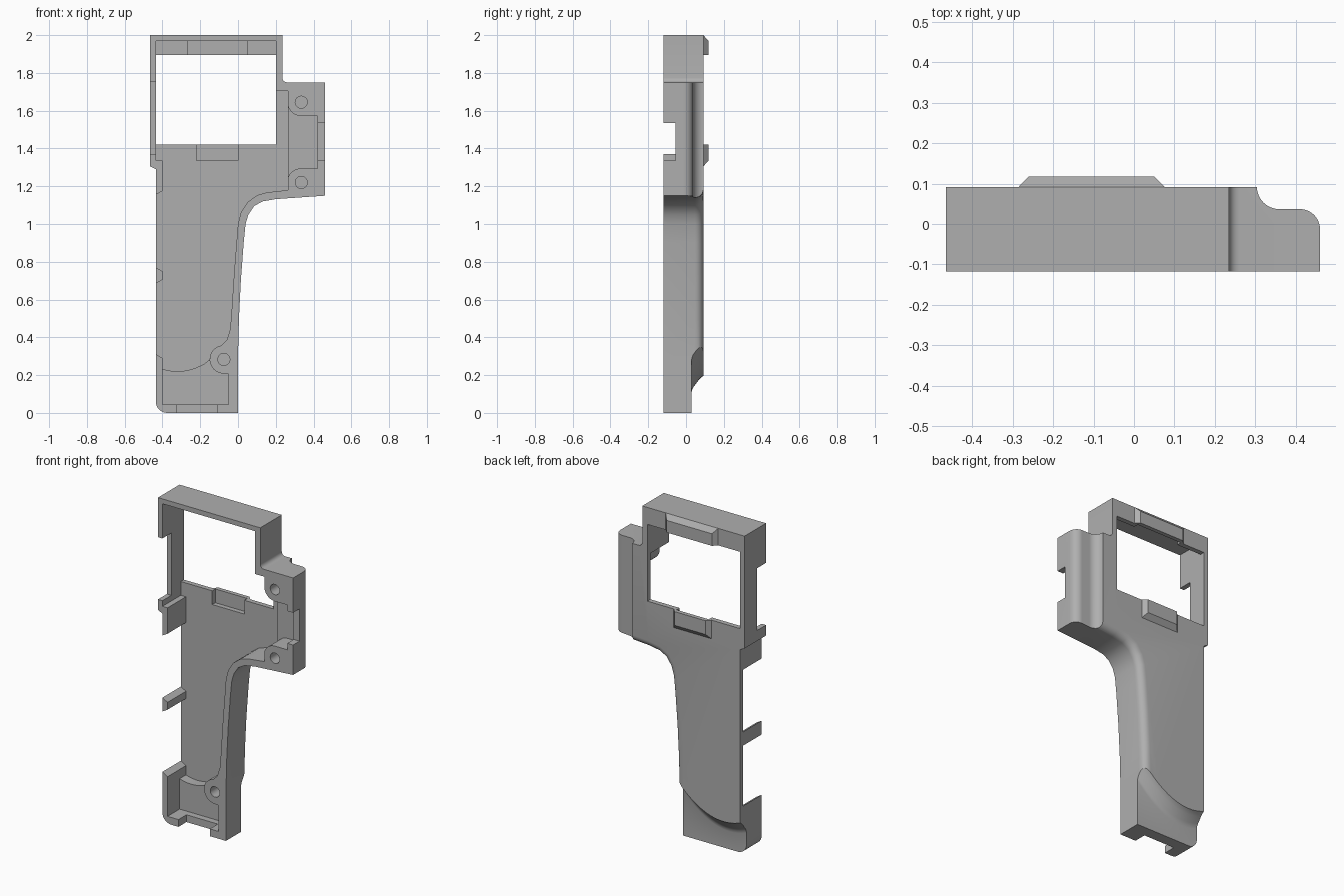
import bpy, bmesh, math

if "Cube" in bpy.data.objects:
    bpy.data.objects.remove(bpy.data.objects["Cube"], do_unlink=True)

FRONT, BACK, FLOOR = -0.118, 0.092, 0.062

grey = bpy.data.materials.new("plain grey")
grey.use_nodes = True
grey.diffuse_color = (0.43, 0.43, 0.43, 1)
grey.node_tree.nodes["Principled BSDF"].inputs["Base Color"].default_value = (0.43, 0.43, 0.43, 1)


def arc(cx, cz, r, a, b, n=10):
    angles = [math.radians(a + (b - a) * i / n) for i in range(n + 1)]
    return [(cx + r * math.cos(t), cz + r * math.sin(t)) for t in angles]


def finish(bm, name):
    bmesh.ops.recalc_face_normals(bm, faces=bm.faces)
    mesh = bpy.data.meshes.new(name)
    bm.to_mesh(mesh)
    bm.free()
    ob = bpy.data.objects.new(name, mesh)
    bpy.context.collection.objects.link(ob)
    mesh.materials.append(grey)
    return ob


def loft(rings, name):
    """Skin equal rings of 3D points and cap both ends."""
    bm = bmesh.new()
    loops = [[bm.verts.new(p) for p in ring] for ring in rings]
    n = len(loops[0])
    for a, b in zip(loops, loops[1:]):
        for i in range(n):
            bm.faces.new((a[i], a[(i + 1) % n], b[(i + 1) % n], b[i]))
    bm.faces.new(loops[0])
    bm.faces.new(loops[-1])
    return finish(bm, name)


def prism(outline, y0, y1, name):
    return loft([[(x, y, z) for x, z in outline] for y in (y0, y1)], name)


def box(x0, x1, y0, y1, z0, z1, name):
    return prism([(x0, z0), (x1, z0), (x1, z1), (x0, z1)], y0, y1, name)


def activate(ob):
    bpy.ops.object.select_all(action='DESELECT')
    ob.select_set(True)
    bpy.context.view_layer.objects.active = ob


def cut(ob, cutter):
    mod = ob.modifiers.new("cut", 'BOOLEAN')
    mod.operation, mod.solver, mod.object = 'DIFFERENCE', 'EXACT', cutter
    activate(ob)
    bpy.ops.object.modifier_apply(modifier=mod.name)
    bpy.data.objects.remove(cutter, do_unlink=True)


# Outer shell: handle edge, side box, display frame, rounded foot
handle_edge = [(0, 0), (0, 0.3), (0.005, 0.5), (0.015, 0.7), (0.03, 0.9), (0.04, 1.0),
               (0.055, 1.05), (0.085, 1.095), (0.13, 1.12), (0.2, 1.132), (0.46, 1.15)]
outline = handle_edge + [(0.46, 1.75)] + arc(0.26, 1.775, 0.025, 270, 180, 5) + [
    (0.235, 2), (-0.465, 2), (-0.465, 1.305), (-0.435, 1.29)] + arc(-0.375, 0.06, 0.06, 180, 270, 8)
shell = prism(outline, FRONT, BACK, "housing_shell")

# Round the back edge along the handle
bm = bmesh.new()
bm.from_mesh(shell.data)


def on_handle(v):
    return v.co.y > 0.09 and any(math.hypot(v.co.x - x, v.co.z - z) < 1e-4 for x, z in handle_edge)


edges = [e for e in bm.edges if all(on_handle(v) for v in e.verts)]
bmesh.ops.bevel(bm, geom=edges, offset=0.045, segments=6, profile=0.5, affect='EDGES')
bm.to_mesh(shell.data)
bm.free()

# Thinner foot with a swooping step on the back
step = [(0.2, 0), (BACK, 0), (0.082, -0.006), (0.068, -0.02), (0.055, -0.038),
        (0.042, -0.055), (0.034, -0.068), (0.03, -0.085)]
rings = []
for i in range(25):
    x = -0.5 + 0.6 * i / 24
    top = 0.195 + 1.7 * (x + 0.32) ** 2
    rings.append([(x, y, top + dz) for y, dz in step] + [(x, 0.03, -0.1), (x, 0.2, -0.1)])
cut(shell, loft(rings, "foot_cutter"))

# Rounded back of the side box
side = [(0.304, 0.2), (0.304, BACK)] + arc(0.359, BACK, 0.055, 180, 270) \
    + arc(0.41, -0.013, 0.05, 90, 0) + [(0.55, -0.013), (0.55, 0.2)]
cut(shell, loft([[(x, y, z) for x, y in side] for z in (1.0, 1.9)], "side_cutter"))

# Cavity: a shallow foot and a deeper main part, both stepping around the prongs
inner = [(-0.06, 0.385), (-0.042, 0.44), (-0.035, 0.52), (-0.03, 0.6), (-0.02, 0.75),
         (-0.008, 0.9), (0, 1.0), (0.015, 1.06), (0.05, 1.115), (0.1, 1.152), (0.15, 1.167),
         (0.265, 1.18), (0.265, 1.705), (0.2, 1.705), (0.2, 1.97), (-0.435, 1.97),
         (-0.435, 1.335), (-0.4, 1.335), (-0.4, 1.175), (-0.475, 1.132), (-0.475, 0.793),
         (-0.4, 0.75), (-0.4, 0.705), (-0.475, 0.662), (-0.475, 0.335), (-0.4, 0.29)]
foot = [(-0.4, 0.045), (-0.05, 0.045), (-0.05, 0.205)] + arc(-0.075, 0.283, 0.075, 270, 100, 14)
sweep = [(-0.4 + 0.025 * i, 0.22 + 2 * (-0.08 + 0.025 * i) ** 2) for i in range(10)]
main = sweep + arc(-0.075, 0.283, 0.075, 180, 100, 7)
cut(shell, prism(foot + inner, -0.2, 0.0, "foot_cavity_cutter"))
cut(shell, prism(main + inner, -0.2, FLOOR, "main_cavity_cutter"))

# Side pocket between the two screw bosses
pocket = [(0.25, 1.22)] + arc(0.335, 1.22, 0.075, 180, 90) + [(0.42, 1.295), (0.42, 1.572)] \
    + arc(0.335, 1.645, 0.073, 270, 180) + [(0.25, 1.645)]
cut(shell, prism(pocket, -0.2, 0.007, "pocket_cutter"))

# Display window, tab recesses, and notches in the left, right and bottom walls
for bounds in [(-0.435, 0.2, 0.03, 0.2, 1.42, 1.895),
               (-0.265, 0.05, 0.03, 0.2, 1.85, 1.97),
               (-0.22, 0.0, 0.03, 0.2, 1.335, 1.45),
               (-0.5, -0.42, -0.2, -0.03, 1.37, 1.755),
               (0.4, 0.5, -0.2, -0.055, 1.335, 1.535),
               (-0.325, -0.11, -0.2, -0.04, -0.1, 0.06)]:
    cut(shell, box(*bounds, "opening_cutter"))

# Screw holes
for x, z in [(-0.075, 0.283), (0.335, 1.22), (0.335, 1.645)]:
    cut(shell, prism(arc(x, z, 0.032, 0, 345, 23), -0.2, 0.0, "hole_cutter"))

activate(shell)
bpy.ops.object.shade_smooth_by_angle(angle=math.radians(30))


# Chamfered tabs on the back, above and below the window
def tab(x0, x1, z_edge, z_outer, name):
    c, lip = 0.025, math.copysign(0.03, z_edge - z_outer)
    base = [(x0, z_edge), (x1, z_edge), (x1, z_outer), (x0, z_outer)]
    end = [(x0 + c, z_edge), (x1 - c, z_edge), (x1 - c, z_outer + lip), (x0 + c, z_outer + lip)]
    loft([[(x, BACK, z) for x, z in base], [(x, 0.118, z) for x, z in end]], name)


tab(-0.285, 0.075, 1.895, 2.0, "upper_tab")
tab(-0.24, 0.02, 1.42, 1.305, "lower_tab")
